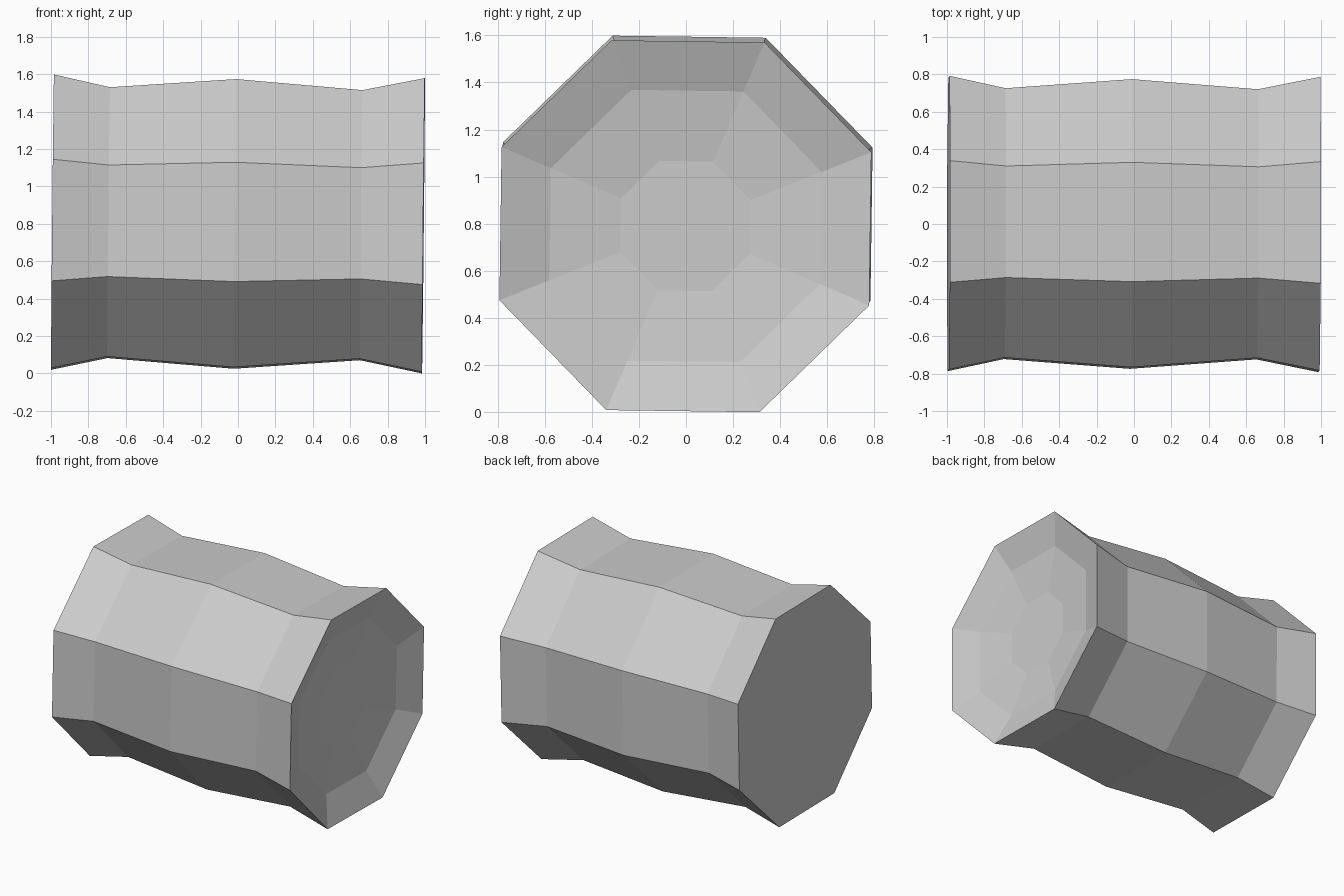
import bpy, bmesh
from math import pi, cos, sin, radians
from mathutils import Matrix

if "Cube" in bpy.data.objects:
    bpy.data.objects.remove(bpy.data.objects["Cube"])

SIDES = 8
# (x, apothem) from the flat end, along the barrel wall, into the dished end
PROFILE = [(-0.99, 0.785), (-0.69, 0.72), (-0.015, 0.77), (0.66, 0.718), (0.993, 0.785),
           (0.915, 0.575), (0.875, 0.275)]

bm = bmesh.new()


def ring(x, apothem):
    r = apothem / cos(pi / SIDES)
    return [bm.verts.new((x, r * cos(a), r * sin(a)))
            for a in ((i + 0.5) * 2 * pi / SIDES for i in range(SIDES))]


# Octagonal barrel wall and dished right end
rings = [ring(x, a) for x, a in PROFILE]
for lo, hi in zip(rings, rings[1:]):
    for i in range(SIDES):
        j = (i + 1) % SIDES
        bm.faces.new((lo[i], lo[j], hi[j], hi[i]))

# Flat left end and floor of the dish
bm.faces.new(rings[0])
bm.faces.new(rings[-1])
bmesh.ops.recalc_face_normals(bm, faces=bm.faces)

# Slight tilt and roll, then rest on the ground
tilt = (Matrix.Rotation(radians(-0.15), 4, 'Z') @ Matrix.Rotation(radians(0.57), 4, 'Y')
        @ Matrix.Rotation(radians(-0.8), 4, 'X'))
bmesh.ops.transform(bm, matrix=tilt, verts=bm.verts)
base = min(v.co.z for v in bm.verts)
mid = (min(v.co.x for v in bm.verts) + max(v.co.x for v in bm.verts)) / 2
bmesh.ops.translate(bm, vec=(-mid, 0, -base), verts=bm.verts)

mesh = bpy.data.meshes.new("octagonal_barrel")
bm.to_mesh(mesh)
bm.free()
bpy.context.collection.objects.link(bpy.data.objects.new("octagonal_barrel", mesh))
